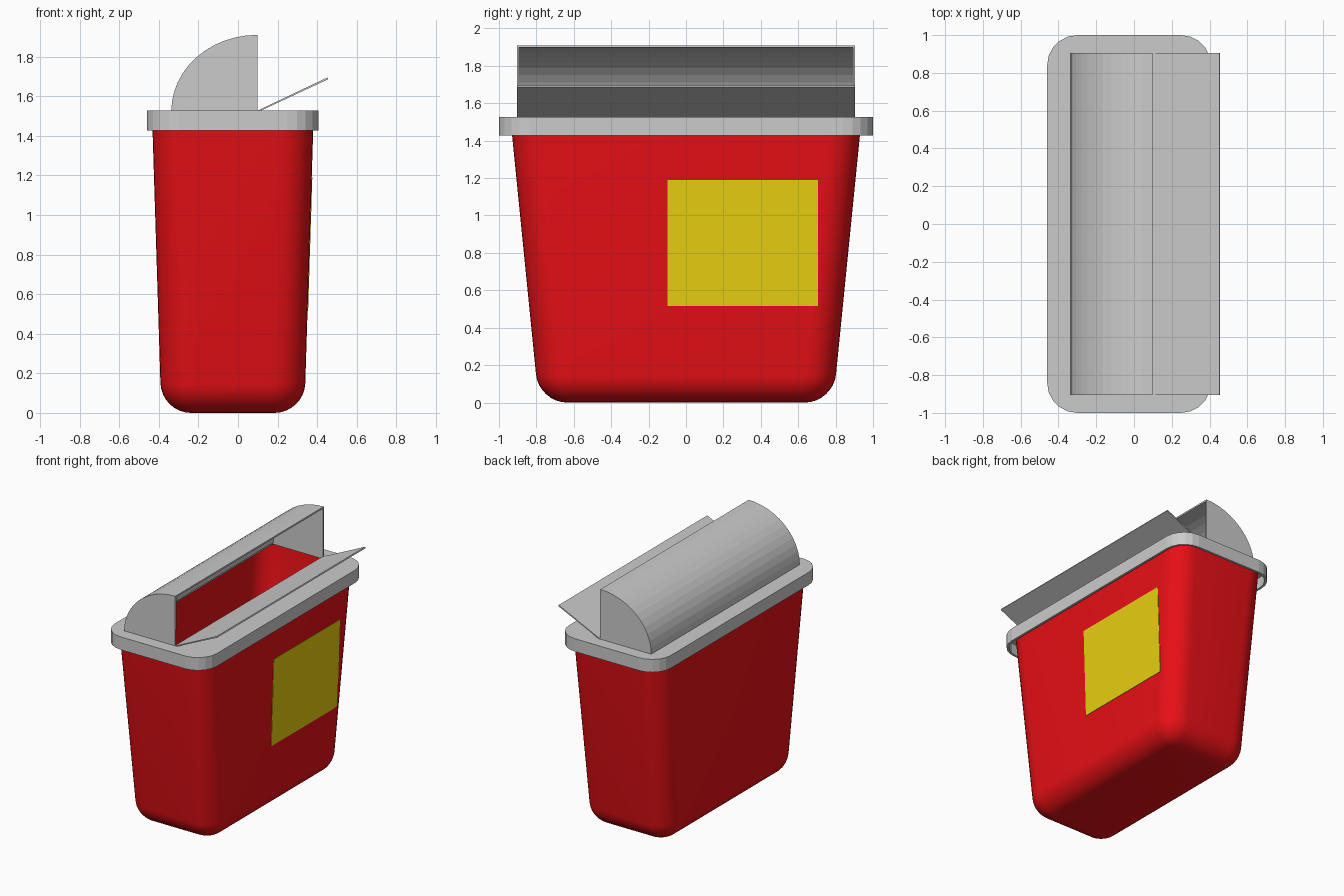
import bpy, bmesh
from math import sin, cos, pi, radians

if "Cube" in bpy.data.objects:
    bpy.data.objects.remove(bpy.data.objects["Cube"])

CX = -0.026  # shared centre line of tub and lid


def material(name, rgb):
    m = bpy.data.materials.new(name)
    m.diffuse_color = (*rgb, 1)
    m.use_nodes = True
    m.node_tree.nodes["Principled BSDF"].inputs["Base Color"].default_value = m.diffuse_color
    return m


def finish(name, bm, mat=None, smooth=None):
    bmesh.ops.recalc_face_normals(bm, faces=bm.faces)
    me = bpy.data.meshes.new(name)
    bm.to_mesh(me)
    bm.free()
    ob = bpy.data.objects.new(name, me)
    bpy.context.collection.objects.link(ob)
    if mat:
        me.materials.append(mat)
    if smooth:
        me.shade_smooth()
        me.set_sharp_from_angle(angle=radians(smooth))
    return ob


def ring(bm, hx, hy, r, z, seg, cx=CX):
    """Rounded rectangle of vertices at height z."""
    out = []
    for q, (sx, sy) in enumerate(((1, 1), (-1, 1), (-1, -1), (1, -1))):
        for i in range(seg + 1):
            a = (q + i / seg) * pi / 2
            out.append(bm.verts.new((cx + sx * (hx - r) + r * cos(a),
                                     sy * (hy - r) + r * sin(a), z)))
    return out


def bridge(bm, a, b):
    n = len(a)
    for i in range(n):
        j = (i + 1) % n
        bm.faces.new((a[i], a[j], b[j], b[i]))


def prism(name, pts, y0, y1, mat=None):
    """Extrude an x-z outline along y."""
    bm = bmesh.new()
    a, b = ([bm.verts.new((x, y, z)) for x, z in pts] for y in (y0, y1))
    bm.faces.new(a)
    bm.faces.new(b)
    bridge(bm, a, b)
    return finish(name, bm, mat)


red = material("red_plastic", (0.8, 0.005, 0.008))
yellow = material("yellow_label", (0.8, 0.62, 0.005))


# Tub: tapered, rounded bottom, thin walled and open at the top
def half(z):
    t = (z - 0.15) / 1.28
    return 0.366 + 0.040 * t, 0.802 + 0.128 * t


bm = bmesh.new()
loops = []
R, T, S = 0.15, 0.015, 8
for k in range(S + 1):
    a = k / S * pi / 2
    z, inset = R * (1 - cos(a)), R * (1 - sin(a))
    hx, hy = half(z)
    loops.append(ring(bm, hx - inset, hy - inset, 0.165 - inset, z, S))
for z, t in ((1.5, 0), (1.5, T), (0.15, T)):
    hx, hy = half(z)
    loops.append(ring(bm, hx - t, hy - t, 0.165 - t, z, S))
loops.append(ring(bm, 0.25, 0.68, 0.05, T, S))
for a, b in zip(loops, loops[1:]):
    bridge(bm, a, b)
bm.faces.new(loops[0])
bm.faces.new(loops[-1])
finish("tub", bm, red, 40)

# Lid: top plate with a rectangular opening and a hanging skirt
bm = bmesh.new()
ox, ohx, ohy = -0.119, 0.212, 0.895
lid = [ring(bm, 0.434, 1.0, 0.16, 1.428, 5), ring(bm, 0.434, 1.0, 0.16, 1.527, 5),
       ring(bm, ohx, ohy, 0.002, 1.527, 5, ox), ring(bm, ohx, ohy, 0.002, 1.51, 5, ox),
       ring(bm, 0.417, 0.983, 0.143, 1.51, 5), ring(bm, 0.417, 0.983, 0.143, 1.428, 5)]
for a, b in zip(lid, lid[1:] + lid[:1]):
    bridge(bm, a, b)
finish("lid", bm)

# Hood: quarter-round shell, open to the right and below
bm = bmesh.new()
N = 12
arc = [(0.098 - 0.435 * cos(i / N * pi / 2), 1.525 + 0.385 * sin(i / N * pi / 2))
       for i in range(N + 1)]
a, b = ([bm.verts.new((x, y, z)) for x, z in arc + [(0.098, 1.525)]] for y in (-0.904, 0.904))
bm.faces.new(a)
bm.faces.new(b[::-1])
for i in range(N):
    bm.faces.new((a[i + 1], a[i], b[i], b[i + 1]))
hood = finish("hood", bm)
mod = hood.modifiers.new("thickness", 'SOLIDIFY')
mod.thickness, mod.offset, mod.use_even_offset = 0.012, -1, True

# Flap: thin tilted door hinged along the opening
prism("flap", [(0.098, 1.527), (0.108, 1.524), (0.456, 1.686), (0.452, 1.695)], -0.904, 0.904)


# Label: thin sheet following the slope of the right wall
def wall(z):
    return CX + half(z)[0]


z0, z1 = 0.515, 1.19
prism("label", [(wall(z0) - 0.003, z0), (wall(z0) + 0.003, z0),
                (wall(z1) + 0.003, z1), (wall(z1) - 0.003, z1)], -0.10, 0.705, yellow)
